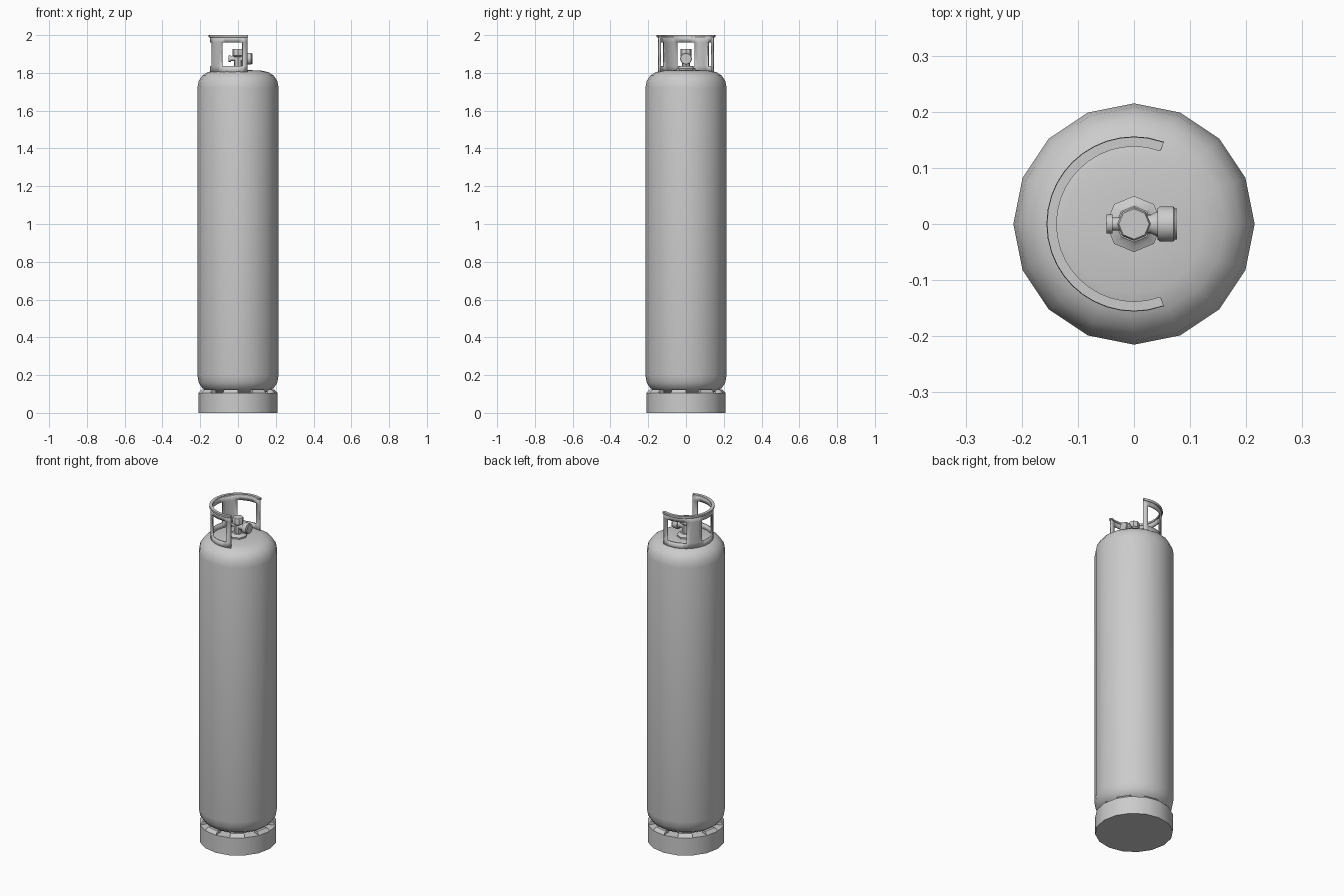
import bpy, bmesh, math
from mathutils import Matrix

if "Cube" in bpy.data.objects:
    bpy.data.objects.remove(bpy.data.objects["Cube"])


def make_object(name, bm, matrix=None, smooth=40):
    bmesh.ops.remove_doubles(bm, verts=bm.verts, dist=1e-5)
    bmesh.ops.recalc_face_normals(bm, faces=bm.faces)
    me = bpy.data.meshes.new(name)
    bm.to_mesh(me)
    bm.free()
    ob = bpy.data.objects.new(name, me)
    bpy.context.collection.objects.link(ob)
    if matrix:
        me.transform(matrix)
    bpy.ops.object.select_all(action='DESELECT')
    ob.select_set(True)
    bpy.context.view_layer.objects.active = ob
    if smooth:
        bpy.ops.object.shade_smooth_by_angle(angle=math.radians(smooth))
    return ob


def polar(bm, r, z, deg):
    a = math.radians(deg)
    return bm.verts.new((r * math.cos(a), r * math.sin(a), z))


def lathe(name, profile, sides, matrix=None, smooth=40):
    """Closed solid of revolution; the ends of the profile are capped."""
    bm = bmesh.new()
    rings = [[polar(bm, r, z, 360 * i / sides) for i in range(sides)] for r, z in profile]
    for a, b in zip(rings, rings[1:]):
        for i in range(sides):
            j = (i + 1) % sides
            bm.faces.new((a[i], a[j], b[j], b[i]))
    bm.faces.new(rings[0])
    bm.faces.new(rings[-1])
    return make_object(name, bm, matrix, smooth)


def sweep(bm, section, angles):
    """Sweep a closed r,z section through the given angles, capping both ends."""
    rings = [[polar(bm, r, z, a) for r, z in section] for a in angles]
    n = len(section)
    for a, b in zip(rings, rings[1:]):
        for i in range(n):
            j = (i + 1) % n
            bm.faces.new((a[i], a[j], b[j], b[i]))
    bm.faces.new(rings[0])
    bm.faces.new(rings[-1])


# Tank body
lathe("tank_body", [(.12, .1), (.165, .115), (.19, .132), (.208, .16), (.215, .2),
                    (.215, 1.72), (.208, 1.757), (.19, 1.785), (.163, 1.803),
                    (.125, 1.812), (.05, 1.815)], 16, smooth=50)

# Foot ring with alternating raised tabs
lathe("foot_ring", [(.21, 0), (.21, .105)], 16)
bm = bmesh.new()
for k in range(8):
    a = 22.5 + 45 * k
    sweep(bm, [(.21, .105), (.193, .123), (.165, .123), (.165, .105)], [a, a + 22.5])
make_object("foot_tabs", bm, smooth=30)

# Collar wall: open arc with three windows
stops = [70, 81, 126, 161, 199, 234, 279, 290]
angles, is_window = [70], []
for k, (a, b) in enumerate(zip(stops, stops[1:])):
    n = max(1, round((b - a) / 9))
    angles += [a + (b - a) * (i + 1) / n for i in range(n)]
    is_window += [k % 2 == 1] * n
bm = bmesh.new()
levels = [1.795, 1.837, 1.962, 1.996]
grid = [[polar(bm, .149, z, a) for z in levels] for a in angles]
for i, hole in enumerate(is_window):
    for j in range(3):
        if not (hole and j == 1):
            bm.faces.new((grid[i][j], grid[i + 1][j], grid[i + 1][j + 1], grid[i][j + 1]))
collar = make_object("collar_wall", bm)
mod = collar.modifiers.new("thickness", 'SOLIDIFY')
mod.thickness = .008
mod.offset = -1

# Rolled rim on the collar
bm = bmesh.new()
sweep(bm, [(.138, 1.99), (.153, 1.987), (.156, 1.992), (.155, 2), (.138, 2)], angles)
make_object("collar_rim", bm)

# Valve base, stem and cap
lathe("valve_base", [(.05, 1.81), (.05, 1.824), (.04, 1.829), (.032, 1.836)], 8, smooth=30)
lathe("valve_stem", [(.021, 1.83), (.021, 1.885), (.03, 1.892), (.03, 1.922), (.027, 1.927)],
      8, smooth=30)

# Side fittings, turned to lie along x
along_x = Matrix.Translation((0, 0, 1.875)) @ Matrix.Rotation(math.pi / 2, 4, 'Y')
lathe("outlet_fitting", [(.017, 0), (.017, .03), (.023, .042), (.028, .042), (.031, .046),
                         (.031, .07), (.028, .073), (.028, .077)], 16, along_x)
lathe("relief_fitting", [(.012, 0), (.012, -.038), (.017, -.038), (.017, -.049)], 12, along_x)
